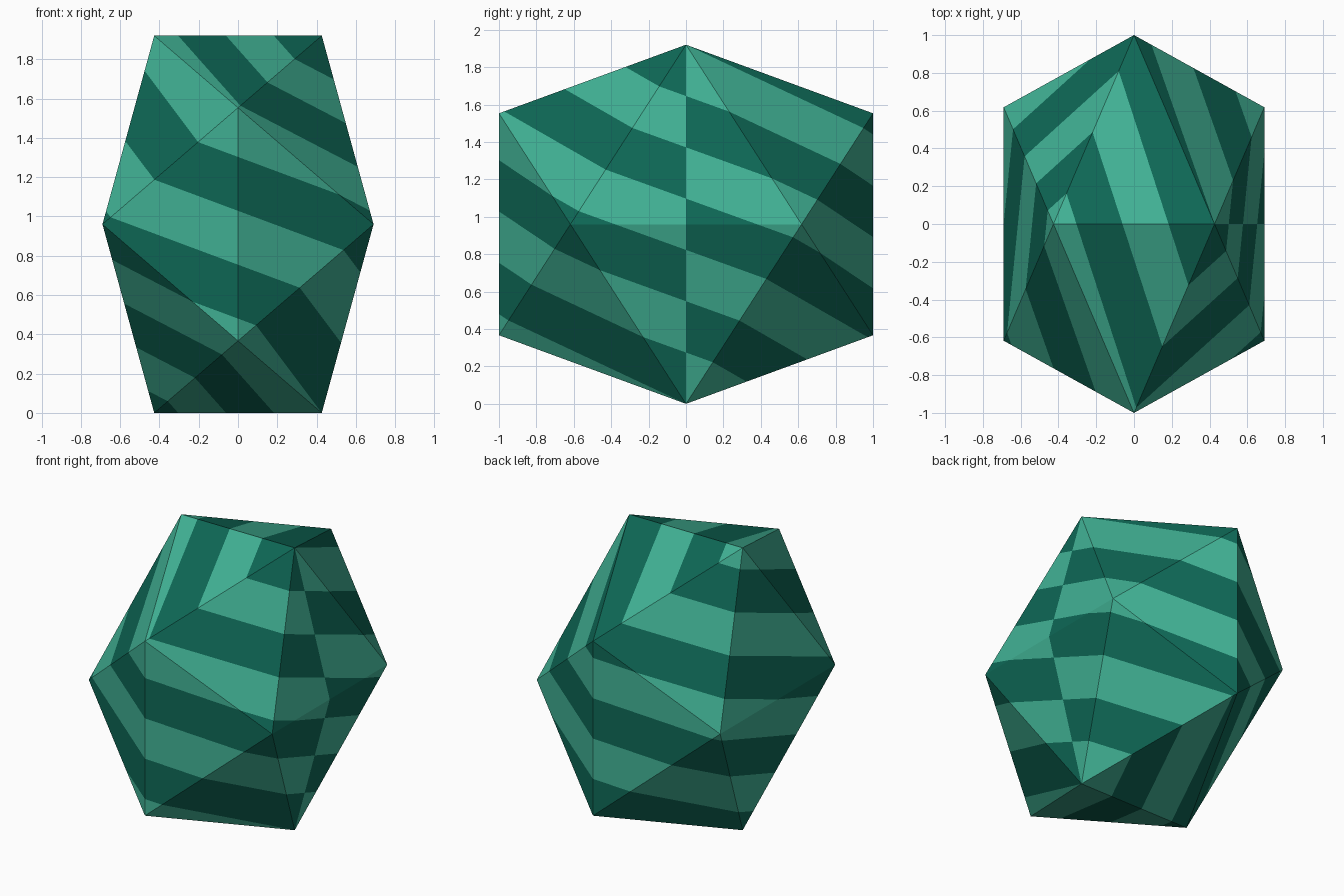
import bpy, bmesh, math
from mathutils import Vector

if "Cube" in bpy.data.objects:
    bpy.data.objects.remove(bpy.data.objects["Cube"], do_unlink=True)


def srgb(*rgb):
    return [((c / 255 + 0.055) / 1.055) ** 2.4 for c in rgb] + [1.0]


def material(name, colour):
    mat = bpy.data.materials.new(name)
    mat.use_nodes = True
    mat.diffuse_color = colour
    mat.node_tree.nodes["Principled BSDF"].inputs["Base Color"].default_value = colour
    return mat


# Stretched icosahedron: three crossed rectangles, wrapped in a hull
STRIPES = 7
GOLD = (1 + math.sqrt(5)) / 2
WIDE, DEEP, TALL = 0.69, 1.0, 0.96
bm = bmesh.new()
for s in (-1, 1):
    for t in (-1, 1):
        bm.verts.new((s * WIDE / GOLD, 0, TALL + t * TALL))
        bm.verts.new((0, s * DEEP, TALL + t * TALL / GOLD))
        bm.verts.new((s * WIDE, t * DEEP / GOLD, TALL))
bmesh.ops.convex_hull(bm, input=bm.verts[:])

# Halve the sides so the winding stripes meet at a seam
bmesh.ops.bisect_plane(bm, geom=bm.verts[:] + bm.edges[:] + bm.faces[:],
                       plane_co=(0, 0, 0), plane_no=(0, 1, 0), dist=1e-5)
bmesh.ops.split_edges(bm, edges=bm.edges[:])


def winding(co, side):
    """Stripe number from the turn around z plus the height."""
    turn = abs(math.atan2(co.y, co.x)) / math.tau
    if side < 0:
        turn = 1 - turn
    return STRIPES * (turn + co.z / (2 * TALL))


# Cut every facet along its stripe boundaries and colour alternate bands
for face in bm.faces[:]:
    side = face.calc_center_median().y
    a, b, c = [v.co.copy() for v in face.verts]
    fa, fb, fc = [winding(p, side) for p in (a, b, c)]
    e1, e2 = b - a, c - a
    n = e1.cross(e2)
    slope = ((fb - fa) * e2.cross(n) + (fc - fa) * n.cross(e1)) / n.length_squared
    geom = [face] + face.edges[:] + face.verts[:]
    for k in range(math.floor(min(fa, fb, fc)) + 1, math.ceil(max(fa, fb, fc))):
        point = a + slope * ((k - fa) / slope.length_squared)
        geom = bmesh.ops.bisect_plane(bm, geom=geom, dist=1e-5,
                                      plane_co=point, plane_no=slope)["geom"]
    for part in geom:
        if isinstance(part, bmesh.types.BMFace):
            level = fa + slope.dot(part.calc_center_median() - a)
            part.material_index = math.floor(level) % 2

bmesh.ops.remove_doubles(bm, verts=bm.verts[:], dist=1e-4)
bmesh.ops.recalc_face_normals(bm, faces=bm.faces[:])

mesh = bpy.data.meshes.new("striped_gem")
bm.to_mesh(mesh)
bm.free()
mesh.materials.append(material("light_green", srgb(65, 178, 149)))
mesh.materials.append(material("dark_green", srgb(14, 104, 86)))
gem = bpy.data.objects.new("striped_gem", mesh)
bpy.context.collection.objects.link(gem)
